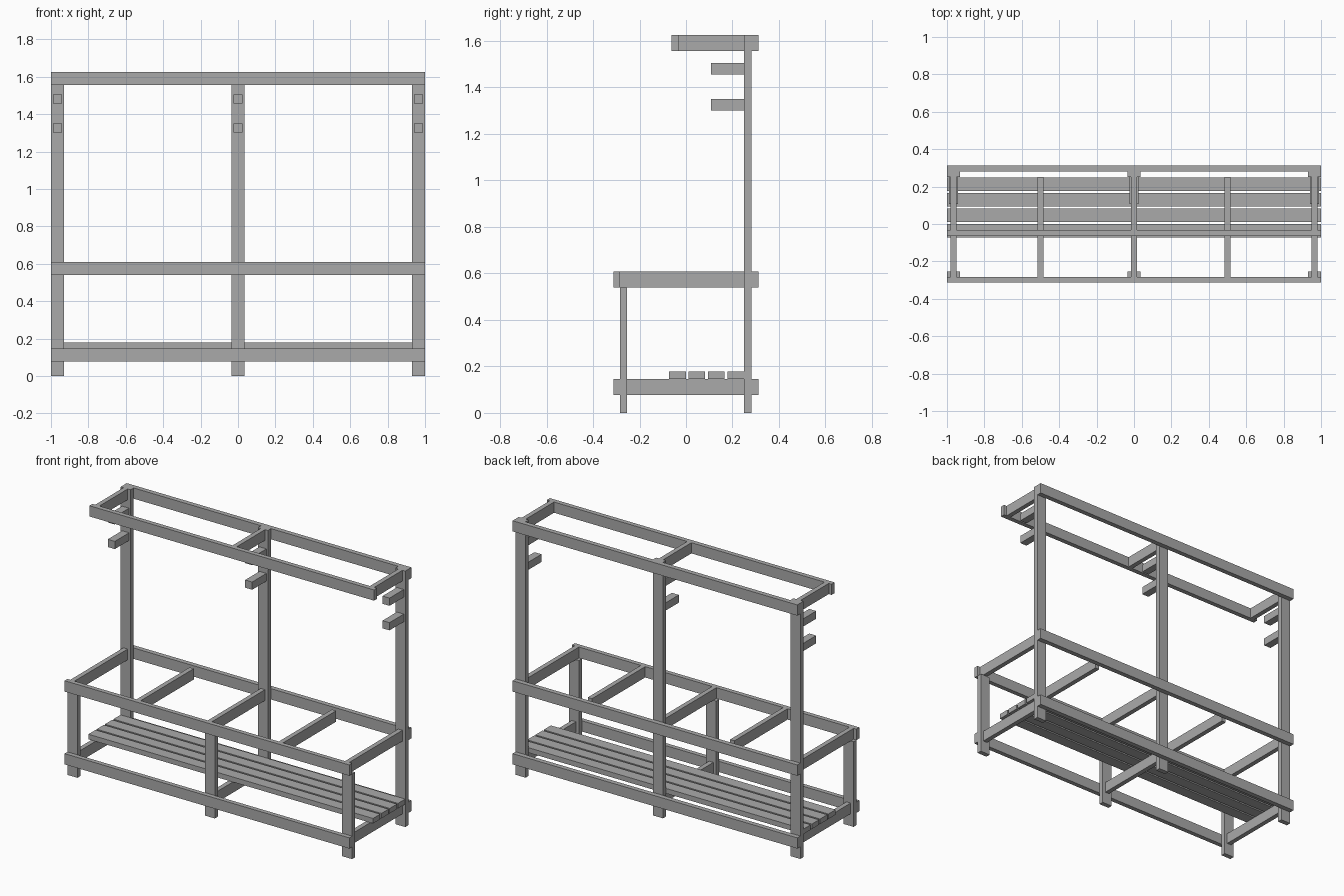
import bpy
import bmesh
from mathutils import Vector

default = bpy.data.objects.get("Cube")
if default:
    bpy.data.objects.remove(default, do_unlink=True)

grey = bpy.data.materials.new("plain_grey")
grey.use_nodes = True
colour = (0.4, 0.4, 0.4, 1)
grey.diffuse_color = colour
grey.node_tree.nodes["Principled BSDF"].inputs["Base Color"].default_value = colour


def beam(name, x, y, z):
    """Box spanning the given (low, high) ranges."""
    lo, hi = (Vector(c) for c in zip(x, y, z))
    size = hi - lo
    bm = bmesh.new()
    bmesh.ops.create_cube(bm, size=1)
    for v in bm.verts:
        v.co = Vector(a * b for a, b in zip(v.co, size))
    mesh = bpy.data.meshes.new(name)
    bm.to_mesh(mesh)
    bm.free()
    mesh.materials.append(grey)
    obj = bpy.data.objects.new(name, mesh)
    obj.location = (lo + hi) / 2
    bpy.context.collection.objects.link(obj)


def around(centre, width):
    return (centre - width / 2, centre + width / 2)


FULL = (-1, 1)
THICK = 0.03
FRAME_X = (-0.965, 0, 0.965)
BACK_POST, BACK_RAIL = (0.25, 0.281), (0.281, 0.312)
FRONT_POST, FRONT_RAIL = (-0.283, -0.253), (-0.312, -0.283)
SHELF_RAIL = (-0.063, -0.033)
LOW, SEAT, TOP = (0.078, 0.146), (0.54, 0.609), (1.557, 1.625)

# Long rails
for level, z in (("lower", LOW), ("seat", SEAT)):
    beam(level + "_front_rail", FULL, FRONT_RAIL, z)
    beam(level + "_back_rail", FULL, BACK_RAIL, z)
beam("shelf_front_rail", FULL, SHELF_RAIL, TOP)
beam("shelf_back_rail", FULL, BACK_RAIL, TOP)

# Three upright frames with their crossbars and coat pegs
for side, cx in zip(("right", "middle", "left"), FRAME_X):
    post, bar, peg = around(cx, 0.07), around(cx, THICK), around(cx, 0.049)
    beam(side + "_back_post", post, BACK_POST, (0, TOP[1]))
    beam(side + "_front_post", post, FRONT_POST, (0, SEAT[0]))
    beam(side + "_lower_crossbar", bar, (FRONT_POST[1], BACK_POST[0]), LOW)
    beam(side + "_shelf_crossbar", bar, (SHELF_RAIL[1], BACK_POST[0]), TOP)
    for level, cz in (("upper", 1.481), ("lower", 1.325)):
        beam(f"{side}_{level}_peg", peg, (0.107, BACK_POST[0]), around(cz, 0.049))

# Seat crossbars
for cx in FRAME_X + (-0.5, 0.5):
    beam("seat_crossbar", around(cx, THICK), (FRONT_RAIL[1], BACK_POST[0]), SEAT)

# Shoe rack slats
for i in range(4):
    beam("shoe_slat", FULL, around(-0.037 + i * 0.0835, 0.072), (LOW[1], 0.178))
